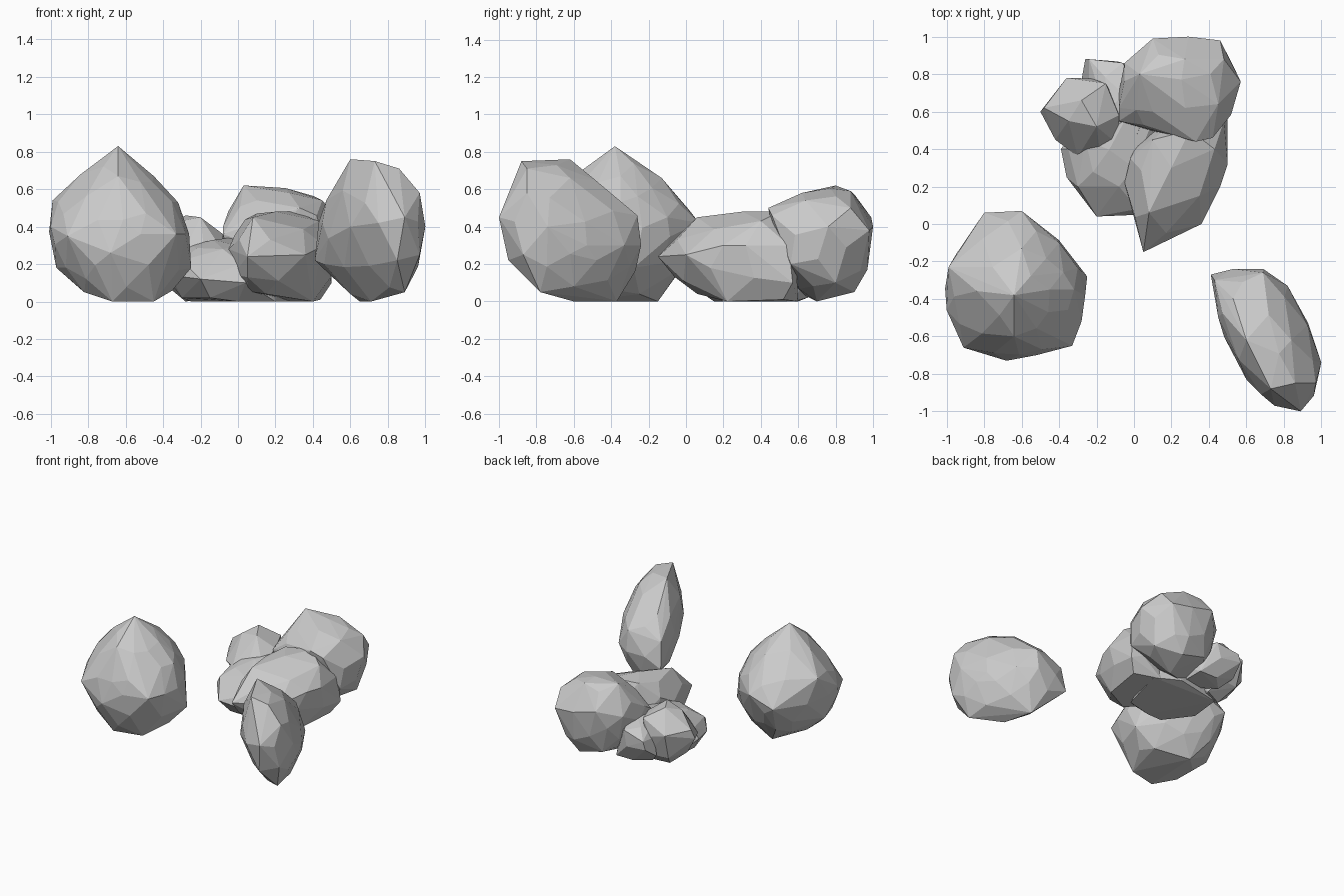
import bpy
import bmesh
from math import radians, sqrt
from mathutils import Vector

default_cube = bpy.data.objects.get("Cube")
if default_cube:
    bpy.data.objects.remove(default_cube, do_unlink=True)

# One plain stone colour for every rock
stone_grey = bpy.data.materials.new("stone_grey")
stone_grey.use_nodes = True
stone_colour = (0.6, 0.6, 0.6, 1)
stone_grey.diffuse_color = stone_colour
shader = stone_grey.node_tree.nodes["Principled BSDF"]
shader.inputs["Base Color"].default_value = stone_colour
shader.inputs["Roughness"].default_value = 0.9


def wrapped_hull(points):
    """Stretch a faceted skin around points, merging nearly level triangles."""
    skin = bmesh.new()
    for point in points:
        skin.verts.new(point)
    bmesh.ops.convex_hull(skin, input=skin.verts)
    buried = [v for v in skin.verts if not v.link_faces]
    bmesh.ops.delete(skin, geom=buried, context="VERTS")
    bmesh.ops.dissolve_limit(
        skin, angle_limit=radians(3), verts=skin.verts, edges=skin.edges
    )
    bmesh.ops.recalc_face_normals(skin, faces=skin.faces)
    skin.normal_update()
    return skin


def chiselled_rock(name, corners):
    """Build a stone from its corner points, given in hundredths."""
    points = [Vector(corner) / 100 for corner in corners]
    rough = wrapped_hull(points)
    # Swell the broad facets a little, leaving the resting face flat
    for face in rough.faces:
        area = face.calc_area()
        if area > 0.025 and face.normal.z > -0.85:
            swell = face.calc_center_median() + face.normal * sqrt(area) * 0.12
            swell.z = max(swell.z, 0)
            points.append(swell)
    rough.free()

    skin = wrapped_hull(points)
    mesh = bpy.data.meshes.new(name)
    skin.to_mesh(mesh)
    skin.free()
    mesh.materials.append(stone_grey)
    rock = bpy.data.objects.new(name, mesh)
    bpy.context.scene.collection.objects.link(rock)


# Peaked boulder standing alone: crown, girdle, then foot
chiselled_rock("peaked_boulder", [
    (-64, -38, 83), (-84, -45, 62), (-60, -13, 66), (-64, -60, 67),
    (-45, -35, 67), (-32, -35, 53), (-99, -23, 54), (-100, -46, 40),
    (-25, -28, 18), (-28, -52, 36), (-33, -65, 36), (-52, -70, 36),
    (-68, -73, 26), (-91, -66, 35), (-80, 6, 35), (-60, 7, 42),
    (-40, -10, 45), (-45, -55, 0), (-67, -60, 0), (-82, -50, 5),
    (-97, -35, 18), (-65, -15, 0), (-40, -25, 4), (-75, -5, 14),
])

# Tall narrow slab: top ridge, sides, then foot
chiselled_rock("upright_slab", [
    (60, -62, 76), (73, -88, 75), (86, -85, 71), (84, -62, 66),
    (58, -31, 50), (69, -26, 46), (43, -30, 42), (41, -27, 22),
    (53, -24, 30), (69, -24, 30), (82, -33, 30), (93, -53, 30),
    (100, -74, 40), (97, -85, 58), (97, -87, 25), (89, -100, 45),
    (75, -97, 42), (60, -83, 40), (45, -50, 42), (46, -45, 20),
    (89, -78, 5), (71, -60, 0), (60, -45, 4), (65, -37, 0),
    (85, -95, 22), (88, -60, 8),
])

# Pile of overlapping stones
chiselled_rock("pile_front_stone", [
    (5, -15, 24), (36, 0, 25), (24, 5, 34), (46, 20, 30),
    (50, 32, 30), (48, 55, 30), (50, 57, 10), (-5, 22, 28),
    (8, 6, 45), (20, 30, 48), (30, 50, 48), (43, 40, 43),
    (10, 45, 47), (-2, 35, 35), (5, -6, 13), (15, 6, 4),
    (42, 22, 12), (40, 22, 0), (44, 52, 1), (25, 60, 0),
    (0, 40, 5),
])
chiselled_rock("pile_low_stone", [
    (-39, 40, 14), (-36, 25, 14), (-20, 4, 12), (4, 5, 10),
    (-30, 20, 22), (-26, 45, 30), (-8, 20, 28), (0, 30, 30),
    (2, 8, 20), (-35, 40, 22), (-30, 32, 2), (-15, 12, 2),
    (0, 15, 0), (20, 20, 0), (30, 58, 0), (-25, 60, 0),
    (10, 65, 2), (12, 60, 32), (-5, 55, 34),
])
chiselled_rock("pile_rear_stone", [
    (3, 80, 62), (27, 88, 59), (45, 64, 54), (10, 60, 54),
    (-5, 86, 40), (-8, 62, 40), (10, 99, 45), (29, 100, 40),
    (46, 98, 38), (48, 88, 50), (57, 76, 40), (42, 46, 46),
    (33, 44, 50), (5, 53, 45), (-8, 55, 36), (50, 56, 20),
    (48, 80, 10), (30, 90, 5), (25, 70, 0), (10, 90, 10),
    (5, 60, 5), (-2, 75, 15), (30, 97, 17),
])
chiselled_rock("pile_small_stone", [
    (-28, 66, 46), (-20, 52, 45), (-35, 55, 42), (-48, 62, 32),
    (-50, 60, 25), (-36, 78, 30), (-15, 75, 38), (-8, 58, 36),
    (-8, 42, 27), (-18, 37, 26), (-30, 36, 24), (-42, 45, 22),
    (-40, 55, 10), (-28, 60, 0), (-15, 65, 2), (-20, 45, 5),
    (-35, 72, 10), (-18, 74, 10),
])
chiselled_rock("pile_wedge_stone", [
    (-26, 88, 20), (-24, 88, 26), (-6, 86, 30), (-28, 77, 12),
    (5, 60, 34), (-15, 60, 34), (-10, 80, 5), (5, 80, 5),
    (-20, 70, 4), (5, 50, 5), (2, 48, 32),
])
